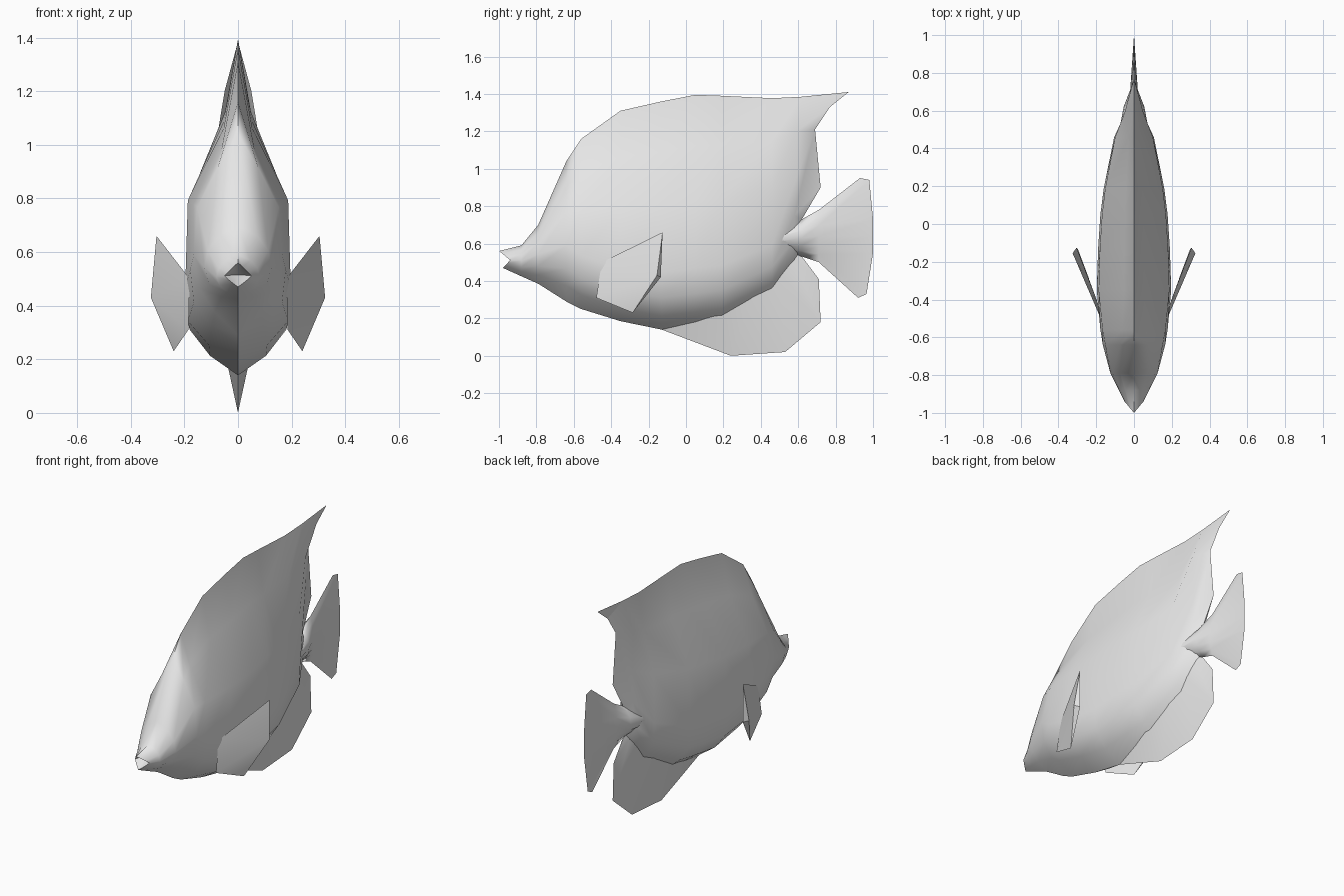
import bpy, bmesh, math

if "Cube" in bpy.data.objects:
    bpy.data.objects.remove(bpy.data.objects["Cube"])

grey = bpy.data.materials.new("pale_grey")
grey.diffuse_color = (0.8, 0.8, 0.8, 1)
grey.use_nodes = True
grey.node_tree.nodes["Principled BSDF"].inputs["Base Color"].default_value = grey.diffuse_color


def finish(bm, name, angle):
    """Mirror the half mesh across x = 0 and make a shaded object of it."""
    bmesh.ops.mirror(bm, geom=bm.verts[:] + bm.edges[:] + bm.faces[:],
                     axis='X', merge_dist=0.0008)
    bmesh.ops.remove_doubles(bm, verts=bm.verts[:], dist=0.0005)
    bmesh.ops.recalc_face_normals(bm, faces=bm.faces[:])
    me = bpy.data.meshes.new(name)
    bm.to_mesh(me)
    bm.free()
    me.materials.append(grey)
    ob = bpy.data.objects.new(name, me)
    bpy.context.collection.objects.link(ob)
    bpy.ops.object.select_all(action='DESELECT')
    ob.select_set(True)
    bpy.context.view_layer.objects.active = ob
    bpy.ops.object.shade_smooth_by_angle(angle=math.radians(angle))


def loft(name, rings, angle, cap=None):
    """Skin half rings of (y, z, x) points; cap is a point closing the first ring."""
    bm = bmesh.new()
    rows = [[bm.verts.new((x, y, z)) for y, z, x in r] for r in rings]
    for a, b in zip(rows, rows[1:]):
        for i in range(len(a) - 1):
            bm.faces.new((a[i], a[i + 1], b[i + 1], b[i]))
    if cap:
        c = bm.verts.new(cap)
        for p, q in zip(rows[0], rows[0][1:]):
            bm.faces.new((p, q, c))
    finish(bm, name, angle)


# Half cross-sections as (height fraction, width fraction)
SNOUT = [(0, 0), (.15, .5), (.3, .85), (.5, 1), (.7, .9), (.87, .58), (1, 0)]
FLANK = [(0, 0), (.06, .55), (.14, .95), (.25, 1), (.54, .95), (.78, .27), (1, 0)]


def section(y, zb, zt, w, blend):
    """Half ring at y, blended from snout (0) to flank (1) shape."""
    ring = []
    for (t0, f0), (t1, f1) in zip(SNOUT, FLANK):
        t, f = t0 + (t1 - t0) * blend, f0 + (f1 - f0) * blend
        ring.append((y, zb + (zt - zb) * t, w * f))
    return ring


# Body with notched mouth, deep flanks and a swept dorsal tip
mouth = [(-.98, .47, 0), (-.967, .482, .017), (-.955, .495, .033), (-.94, .512, .05),
         (-.96, .528, .033), (-.98, .545, .017), (-1, .56, 0)]
stations = [(-.88, .425, .59, .08, 0), (-.79, .385, .70, .125, 0),
            (-.64, .29, 1.04, .165, .4), (-.56, .25, 1.16, .178, .75),
            (-.35, .185, 1.31, .197, 1), (-.13, .14, 1.36, .19, 1),
            (.05, .16, 1.395, .178, 1), (.19, .18, 1.39, .16, 1),
            (.46, .33, 1.377, .105, 1)]
rear = [(.58, .48, 0), (.58, .53, .028), (.58, .62, .045), (.58, .75, .042),
        (.59, .95, .045), (.59, 1.20, .05), (.62, 1.385, 0)]
edge = [(.60, .53, 0), (.62, .60, 0), (.62, .73, 0), (.72, .90, 0),
        (.69, 1.21, 0), (.77, 1.33, 0), (.87, 1.41, 0)]
loft("body", [mouth] + [section(*s) for s in stations] + [rear, edge], 60,
     cap=(0, -.88, .515))

# Tail fin growing out of a tapered stalk
tail_edge = [(.92, .31, 0), (.965, .33, 0), (1, .55, 0), (1, .64, 0),
             (1, .73, 0), (.98, .94, 0), (.93, .95, 0)]
loft("tail_fin", [section(.38, .57, .63, .10, 0), section(.62, .53, .73, .055, 0),
                  section(.71, .50, .78, .02, 0), tail_edge], 60,
     cap=(0, .34, .60))

# Lower rear fin: a wedge with a sharp outer edge, rooted in the belly
outer = [(-.13, .14), (.24, 0), (.53, .02), (.72, .18), (.71, .41), (.62, .53)]
root = [(-.10, .17, .02), (.15, .23, .05), (.35, .33, .04), (.50, .44, .03),
        (.57, .53, .02), (.60, .55, 0)]
loft("lower_fin", [[(y, z, 0) for y, z in outer], root,
                   [(y, z + .04, 0) for y, z, x in root]], 40)

# Side fins: pointed blades, thickest at the middle of the trailing edge
bm = bmesh.new()
points = [(.185, -.48, .31), (.18, -.45, .50), (.304, -.125, .66), (.24, -.285, .23),
          (.325, -.155, .43), (.296, -.135, .42)]
a, b, top, low, mid_out, mid_in = (bm.verts.new(p) for p in points)
for mid in (mid_out, mid_in):
    for f in ((a, b, mid), (b, top, mid), (a, mid, low)):
        bm.faces.new(f)
bm.faces.new((top, mid_out, mid_in))
bm.faces.new((low, mid_out, mid_in))
finish(bm, "side_fins", 20)
